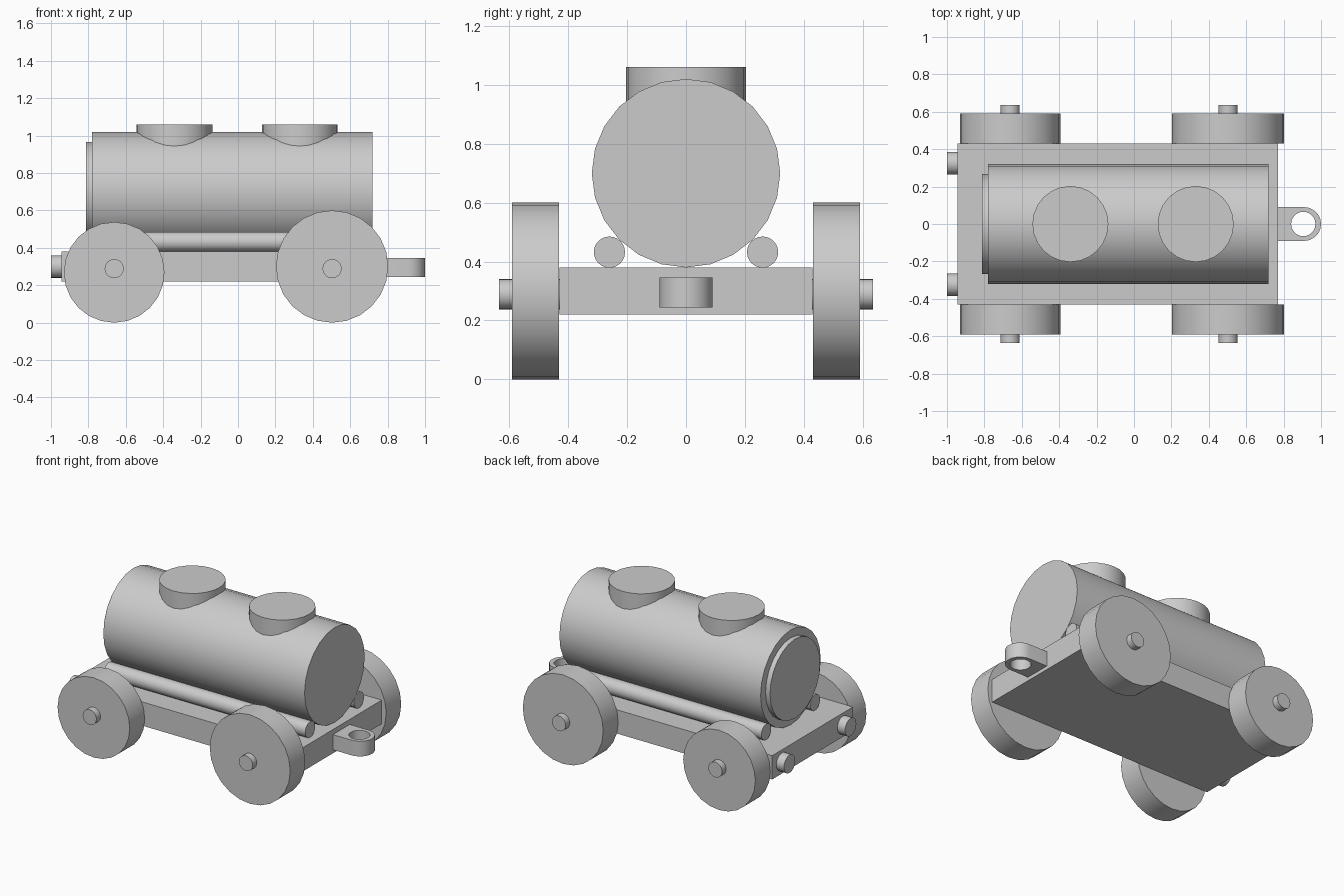
import bpy
from math import pi, cos, sin, radians

if "Cube" in bpy.data.objects:
    bpy.data.objects.remove(bpy.data.objects["Cube"])

ROT = {'X': (0, pi / 2, 0), 'Y': (pi / 2, 0, 0), 'Z': (0, 0, 0)}


def smooth(obj):
    bpy.ops.object.select_all(action='DESELECT')
    obj.select_set(True)
    bpy.context.view_layer.objects.active = obj
    bpy.ops.object.shade_smooth_by_angle(angle=radians(30))


def cylinder(name, axis, centre, radius, length, sides=24):
    bpy.ops.mesh.primitive_cylinder_add(vertices=sides, radius=radius, depth=length,
                                        location=centre, rotation=ROT[axis])
    obj = bpy.context.object
    obj.name = name
    bpy.ops.object.transform_apply(location=False, rotation=True, scale=True)
    smooth(obj)
    return obj


def box(name, lo, hi):
    bpy.ops.mesh.primitive_cube_add(size=1, location=[(a + b) / 2 for a, b in zip(lo, hi)])
    obj = bpy.context.object
    obj.name = name
    obj.scale = [b - a for a, b in zip(lo, hi)]
    bpy.ops.object.transform_apply(location=False, rotation=False, scale=True)
    return obj


def arc(cx, r, start, end, count):
    return [(cx + r * cos(start + (end - start) * i / count),
             r * sin(start + (end - start) * i / count)) for i in range(count + 1)]


# Chassis
box("chassis", (-0.943, -0.43, 0.22), (0.77, 0.43, 0.38))

# Tank with rear end plate and two filler hatches
cylinder("tank", 'X', (-0.03, 0, 0.70), 0.32, 1.50)
cylinder("tank_end_plate", 'X', (-0.788, 0, 0.70), 0.267, 0.05)
for label, x in (("rear", -0.34), ("front", 0.33)):
    cylinder(f"{label}_hatch", 'Z', (x, 0, 0.96), 0.203, 0.20)

# Wheels and axles
for label, x, r in (("rear", -0.662, 0.269), ("front", 0.503, 0.30)):
    cylinder(f"{label}_axle", 'Y', (x, 0, 0.289), 0.051, 1.27)
    for side, s in (("right", -1), ("left", 1)):
        cylinder(f"{label}_{side}_wheel", 'Y', (x, s * 0.511, r), r, 0.16)

# Support rods under the tank and rear buffers
for side, s in (("right", -1), ("left", 1)):
    cylinder(f"{side}_support_rod", 'X', (-0.03, s * 0.26, 0.432), 0.053, 1.50)
    cylinder(f"{side}_buffer", 'X', (-0.965, s * 0.325, 0.30), 0.06, 0.07)

# Front coupling eye: rounded tab with a round hole, extruded vertically
curve = bpy.data.curves.new("coupling_eye", 'CURVE')
curve.dimensions = '2D'
curve.fill_mode = 'BOTH'
curve.extrude = 0.051
outline = [(0.765, -0.09)] + arc(0.91, 0.09, -pi / 2, pi / 2, 12) + [(0.765, 0.09)]
hole = arc(0.905, 0.065, 0, 2 * pi, 24)[:-1]
for points in (outline, hole):
    spline = curve.splines.new('POLY')
    spline.points.add(len(points) - 1)
    for p, (x, y) in zip(spline.points, points):
        p.co = (x, y, 0, 1)
    spline.use_cyclic_u = True
eye = bpy.data.objects.new("coupling_eye", curve)
eye.location.z = 0.295
bpy.context.collection.objects.link(eye)
bpy.ops.object.select_all(action='DESELECT')
eye.select_set(True)
bpy.context.view_layer.objects.active = eye
bpy.ops.object.convert(target='MESH')
smooth(bpy.context.object)
